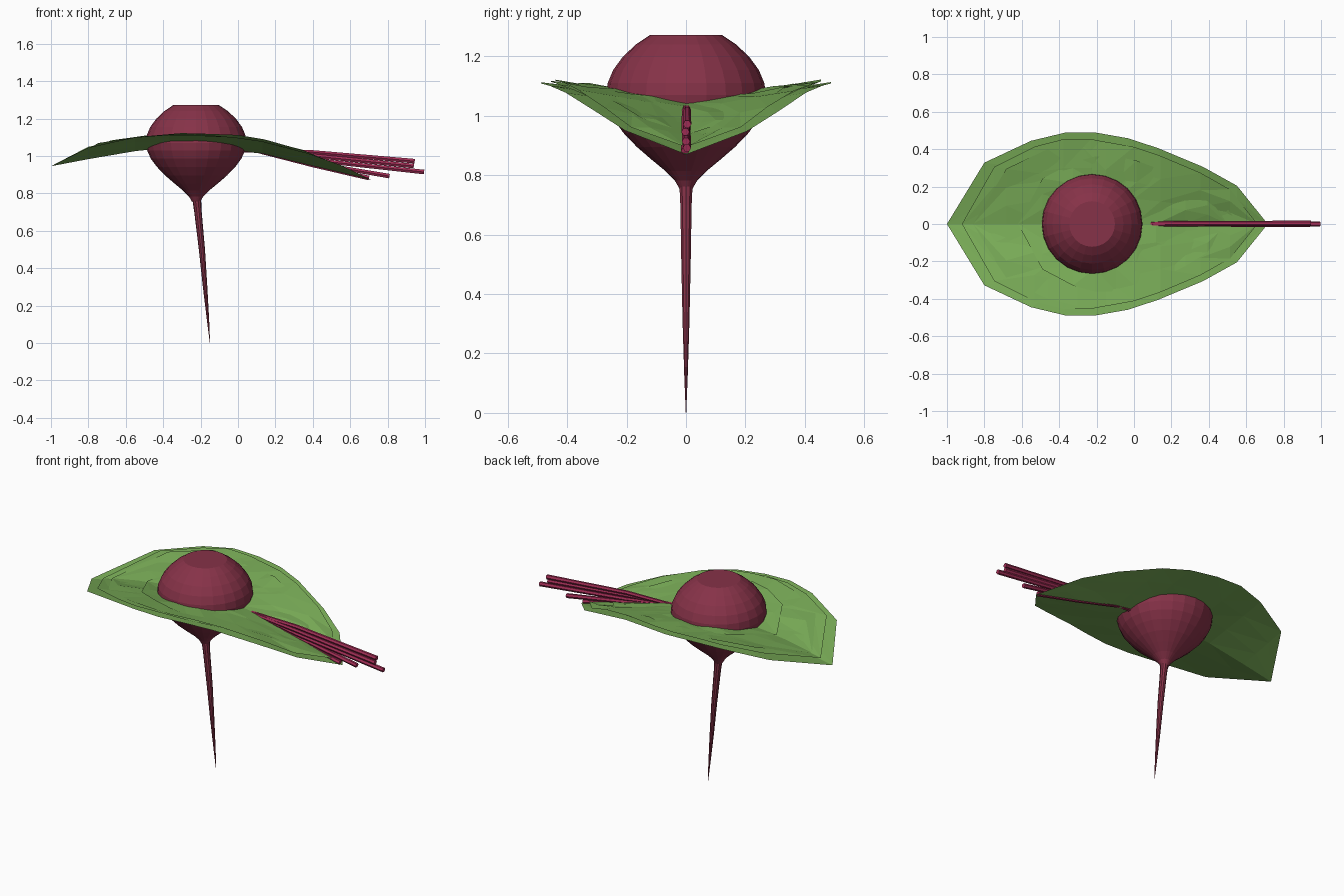
import bpy, bmesh, math, random
from mathutils import Vector

if "Cube" in bpy.data.objects:
    bpy.data.objects.remove(bpy.data.objects["Cube"])

random.seed(4)


def material(name, rgb):
    m = bpy.data.materials.new(name)
    m.diffuse_color = (*rgb, 1)
    m.use_nodes = True
    m.node_tree.nodes["Principled BSDF"].inputs["Base Color"].default_value = m.diffuse_color
    return m


BEET = material("beet red", (0.24, 0.032, 0.065))
STALK = material("stalk pink", (0.37, 0.028, 0.095))
LEAF = material("leaf green", (0.19, 0.41, 0.095))


def finish(bm, name, mat):
    bmesh.ops.recalc_face_normals(bm, faces=bm.faces)
    mesh = bpy.data.meshes.new(name)
    bm.to_mesh(mesh)
    bm.free()
    mesh.materials.append(mat)
    ob = bpy.data.objects.new(name, mesh)
    bpy.context.collection.objects.link(ob)
    return ob


def skin(bm, rings):
    """Bridge closed rings of points and cap both ends."""
    rows = [[bm.verts.new(p) for p in ring] for ring in rings]
    n = len(rows[0])
    for a, b in zip(rows, rows[1:]):
        for i in range(n):
            j = (i + 1) % n
            bm.faces.new((a[i], a[j], b[j], b[i]))
    bm.faces.new(rows[0])
    bm.faces.new(rows[-1])


def lerp(table, x):
    for (x0, y0), (x1, y1) in zip(table, table[1:]):
        if x <= x1:
            return y0 + (y1 - y0) * (x - x0) / (x1 - x0)
    return table[-1][1]


def lathe(name, profile, sides):
    """Profile rows are (radius, height, centre x)."""
    bm = bmesh.new()
    angles = [2 * math.pi * i / sides for i in range(sides)]
    skin(bm, [[(cx + r * math.cos(a), r * math.sin(a), z) for a in angles]
              for r, z, cx in profile])
    return finish(bm, name, BEET)


# Bulb with flat top
C = -0.224
lathe("beet_bulb", [(r, z, C) for r, z in (
    (0.122, 1.272), (0.168, 1.241), (0.212, 1.2), (0.245, 1.155), (0.264, 1.11),
    (0.269, 1.07), (0.262, 1.03), (0.242, 0.985), (0.21, 0.942), (0.165, 0.895),
    (0.115, 0.852), (0.07, 0.815), (0.038, 0.783), (0.022, 0.755))], 24)

# Long bent taproot
lathe("taproot", [(0.024, 0.78, -0.222), (0.02, 0.7, -0.214), (0.0165, 0.5, -0.193),
                  (0.012, 0.3, -0.176), (0.006, 0.12, -0.16), (0.0008, 0.0, -0.15)], 10)

# Leaf outline and fold along its length
WIDTH = [(-1, 0), (-0.8, 0.328), (-0.55, 0.445), (-0.37, 0.488), (-0.2, 0.488),
         (-0.03, 0.458), (0.13, 0.405), (0.37, 0.305), (0.55, 0.205), (0.715, 0)]
MID = [(-1, 0.945), (-0.8, 0.985), (-0.6, 1.02), (-0.4, 1.042), (-0.2, 1.045),
       (0.04, 1.028), (0.2, 0.995), (0.4, 0.945), (0.715, 0.87)]
RIM = [(-1, 0.945), (-0.75, 1.072), (-0.55, 1.098), (-0.37, 1.115), (0, 1.1),
       (0.2, 1.068), (0.4, 1.005), (0.55, 0.95), (0.715, 0.87)]


def leaf(name, x0, x1, wide, lift, wobble):
    bm = bmesh.new()
    across = (-1, -0.66, -0.33, 0, 0.33, 0.66, 1)
    rows = []
    for x, w in WIDTH:
        u = x0 + (x + 1) / 1.715 * (x1 - x0)        # stretch onto this leaf's span
        if w == 0:
            rows.append([bm.verts.new((u, 0, lerp(MID, u) + lift))])
            continue
        row = []
        for t in across:
            low, high = lerp(MID, u), lerp(RIM, u)
            full = max(lerp(WIDTH, u), 0.01)
            y = t * w * wide
            z = low + (high - low) * min(abs(y) / full, 1) + lift
            row.append(bm.verts.new((u, y, z + random.uniform(-wobble, wobble))))
        rows.append(row)
    for a, b in zip(rows, rows[1:]):
        for i in range(6):
            if len(a) == 1:
                bm.faces.new((a[0], b[i], b[i + 1]))
            elif len(b) == 1:
                bm.faces.new((a[i], b[0], a[i + 1]))
            else:
                bm.faces.new((a[i], b[i], b[i + 1], a[i + 1]))
    bmesh.ops.triangulate(bm, faces=bm.faces)
    ob = finish(bm, name, LEAF)
    # keep the upper side facing up
    if sum(p.normal.z for p in ob.data.polygons) < 0:
        ob.data.flip_normals()


# Stacked leaves around the bulb
for k, args in enumerate([(-1, 0.715, 1, 0, 0.003), (-0.92, 0.56, 0.93, 0.008, 0.006),
                          (-0.86, 0.66, 0.9, 0.012, 0.007), (-0.62, 0.5, 0.74, 0.014, 0.008)]):
    leaf(f"leaf_{k + 1}", *args)


def stalk(name, points, r0, r1):
    """Tapered six-sided tube running in the xz plane."""
    bm = bmesh.new()
    rings = []
    for i, (x, y, z) in enumerate(points):
        a, b = points[max(i - 1, 0)], points[min(i + 1, len(points) - 1)]
        d = (Vector(b) - Vector(a)).normalized()
        side = Vector((0, 1, 0))
        up = d.cross(side)
        r = r0 + (r1 - r0) * i / (len(points) - 1)
        rings.append([Vector((x, y, z)) + r * (side * math.cos(t) + up * math.sin(t))
                      for t in (math.pi / 3 * j for j in range(6))])
    skin(bm, rings)
    finish(bm, name, STALK)


# Stalks fanning out along the leaf fold
for k, (x, y, z, mid) in enumerate([(0.945, 0.004, 0.972, 1.02), (0.94, -0.002, 0.946, 1.0),
                                    (0.995, 0, 0.914, 0.978), (0.81, 0.003, 0.892, 0.962),
                                    (0.7, -0.003, 0.882, 0.95)]):
    stalk(f"stalk_{k + 1}", [(-0.1, y, 1.03), (0.1, y, 1.026), (0.4, y, mid), (x, y, z)],
          0.009, 0.014)
